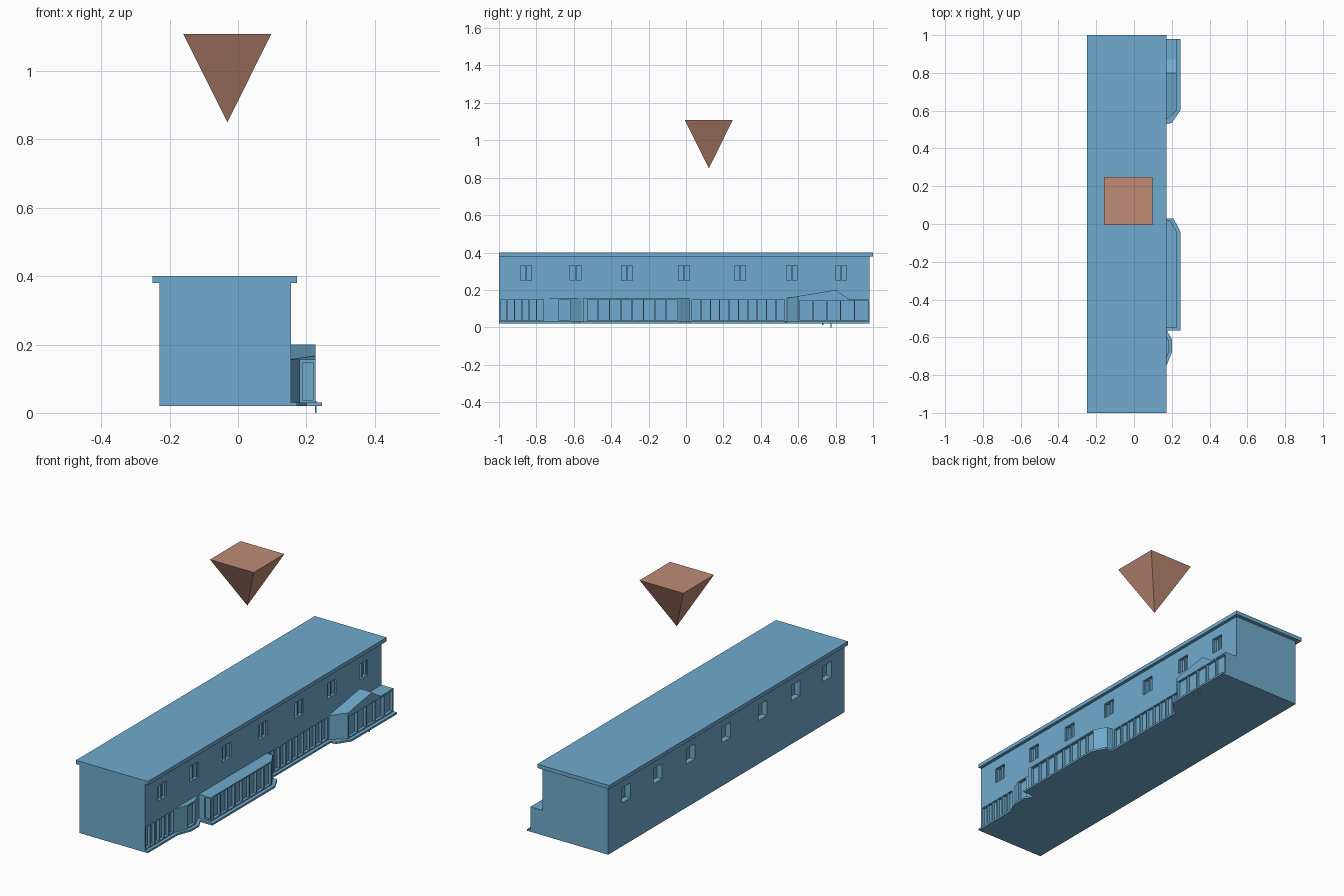
import bpy, bmesh, math
from mathutils import Matrix, Vector

if "Cube" in bpy.data.objects:
    bpy.data.objects.remove(bpy.data.objects["Cube"])


def material(name, color):
    m = bpy.data.materials.new(name)
    m.diffuse_color = color
    m.use_nodes = True
    m.node_tree.nodes["Principled BSDF"].inputs["Base Color"].default_value = m.diffuse_color
    return m


BLUE = material("blue", (0.16, 0.41, 0.62, 1))
BROWN = material("brown", (0.52, 0.26, 0.18, 1))


def make(name, bm, mat=BLUE):
    bmesh.ops.recalc_face_normals(bm, faces=bm.faces)
    me = bpy.data.meshes.new(name)
    bm.to_mesh(me)
    bm.free()
    ob = bpy.data.objects.new(name, me)
    bpy.context.collection.objects.link(ob)
    me.materials.append(mat)
    return ob


def add_box(bm, x0, x1, y0, y1, z0, z1):
    c = Matrix.Translation(((x0 + x1) / 2, (y0 + y1) / 2, (z0 + z1) / 2))
    s = Matrix.Diagonal((x1 - x0, y1 - y0, z1 - z0, 1))
    bmesh.ops.create_cube(bm, size=1, matrix=c @ s)


def boxes(name, items):
    bm = bmesh.new()
    for b in items:
        add_box(bm, *b)
    return make(name, bm)


def prism(name, plan, z0, z1, tops=None):
    """Plan outline raised to z1 (a number, or one height per corner)."""
    n = len(plan)
    zs = z1 if isinstance(z1, (list, tuple)) else [z1] * n
    bm = bmesh.new()
    lo = [bm.verts.new((x, y, z0)) for x, y in plan]
    hi = [bm.verts.new((x, y, z)) for (x, y), z in zip(plan, zs)]
    bm.faces.new(lo)
    for t in tops or [range(n)]:
        bm.faces.new([hi[i] for i in t])
    for i in range(n):
        j = (i + 1) % n
        bm.faces.new((lo[i], lo[j], hi[j], hi[i]))
    return make(name, bm)


def cut(ob, items):
    cutter = boxes(ob.name + "_cutter", items)
    mod = ob.modifiers.new("openings", "BOOLEAN")
    mod.operation = "DIFFERENCE"
    mod.solver = "EXACT"
    mod.object = cutter
    cutter.hide_render = True
    cutter.hide_viewport = True
    cutter.display_type = "WIRE"


def panes(x, y0, y1, n, z0=0.036, z1=0.15, depth=0.015, bar=0.006):
    """Row of recessed shop-window panes in a wall facing +x."""
    p = (y1 - y0) / n
    return [(x - depth, x + 0.02, y0 + i * p + bar / 2, y0 + (i + 1) * p - bar / 2, z0, z1)
            for i in range(n)]


WALL = 0.155
FRONT = 0.226
WIN_Y = (-0.855, -0.59, -0.315, -0.01, 0.29, 0.565, 0.83)

# main block with upper windows on both long sides and recessed shop panes
body = boxes("main_block", [(-0.23, WALL, -1, 0.98, 0.03, 0.38)])
openings = []
for y in WIN_Y:
    openings.append((WALL - 0.02, WALL + 0.02, y - 0.035, y + 0.035, 0.25, 0.33))
    openings.append((-0.25, -0.20, y - 0.035, y + 0.035, 0.25, 0.33))
openings += panes(WALL, -0.995, -0.76, 6)
openings += panes(WALL, 0.03, 0.53, 10)
cut(body, openings)

# window bars and frames on the shop side
bars = []
for y in WIN_Y:
    x0, x1 = WALL - 0.021, WALL - 0.008
    bars.append((x0, x1, y - 0.004, y + 0.004, 0.25, 0.33))
    for s in (-1, 1):
        e = y + s * 0.032
        bars.append((x0, x1, e - 0.003, e + 0.003, 0.25, 0.33))
boxes("window_bars", bars)

# roof slab
boxes("roof_slab", [(-0.25, 0.172, -1, 1, 0.38, 0.40)])

# base plate following the bays
prism("base_plate", [(-0.23, -1), (0.172, -1), (0.172, -0.75), (0.2, -0.68), (0.2, -0.61),
                     (0.175, -0.565), (0.245, -0.565), (0.245, -0.04), (0.21, 0.028),
                     (0.172, 0.028), (0.172, 0.53), (0.2, 0.535), (0.245, 0.6),
                     (0.245, 0.98), (-0.23, 0.98)], 0.02, 0.03)

# small angled entrance bay
small = prism("small_bay", [(0.13, -0.75), (WALL, -0.75), (0.182, -0.685), (0.182, -0.615),
                            (WALL, -0.56), (0.13, -0.56)], 0.03, 0.156)
cut(small, panes(0.182, -0.682, -0.618, 1))

# long middle bay with a pane on its end
mid = prism("middle_bay", [(0.13, -0.55), (FRONT, -0.55), (FRONT, -0.04), (0.19, 0.02),
                           (0.13, 0.02)], 0.03, 0.156)
cut(mid, panes(FRONT, -0.53, -0.045, 8)
    + [(0.188, 0.22, -0.57, -0.54, 0.038, 0.148)])

# rear bay with peaked roof
rear = prism("rear_bay",
             [(0.15, 0.535), (FRONT, 0.6), (FRONT, 0.8), (FRONT, 0.87), (FRONT, 0.98),
              (0.15, 0.98), (0.15, 0.87), (0.15, 0.8), (0.15, 0.6)], 0.03,
             [0.156, 0.167, 0.2, 0.152, 0.152, 0.152, 0.152, 0.2, 0.167],
             [(0, 1, 8), (1, 2, 7, 8), (2, 3, 6, 7), (3, 4, 5, 6)])
cut(rear, panes(FRONT, 0.605, 0.975, 5, z1=0.144))

# tiny door pegs reaching the ground
boxes("door_pegs", [(0.225, 0.229, 0.773, 0.779, 0, 0.035),
                    (0.225, 0.229, 0.728, 0.734, 0.012, 0.035)])

# floating upside-down pyramid
bm = bmesh.new()
base = [bm.verts.new((x, y, 1.108)) for x, y in
        ((-0.16, -0.006), (0.097, -0.006), (0.097, 0.25), (-0.16, 0.25))]
tip = bm.verts.new((-0.031, 0.122, 0.85))
bm.faces.new(base)
for i in range(4):
    bm.faces.new((base[i], base[(i + 1) % 4], tip))
make("pyramid_marker", bm, BROWN)
